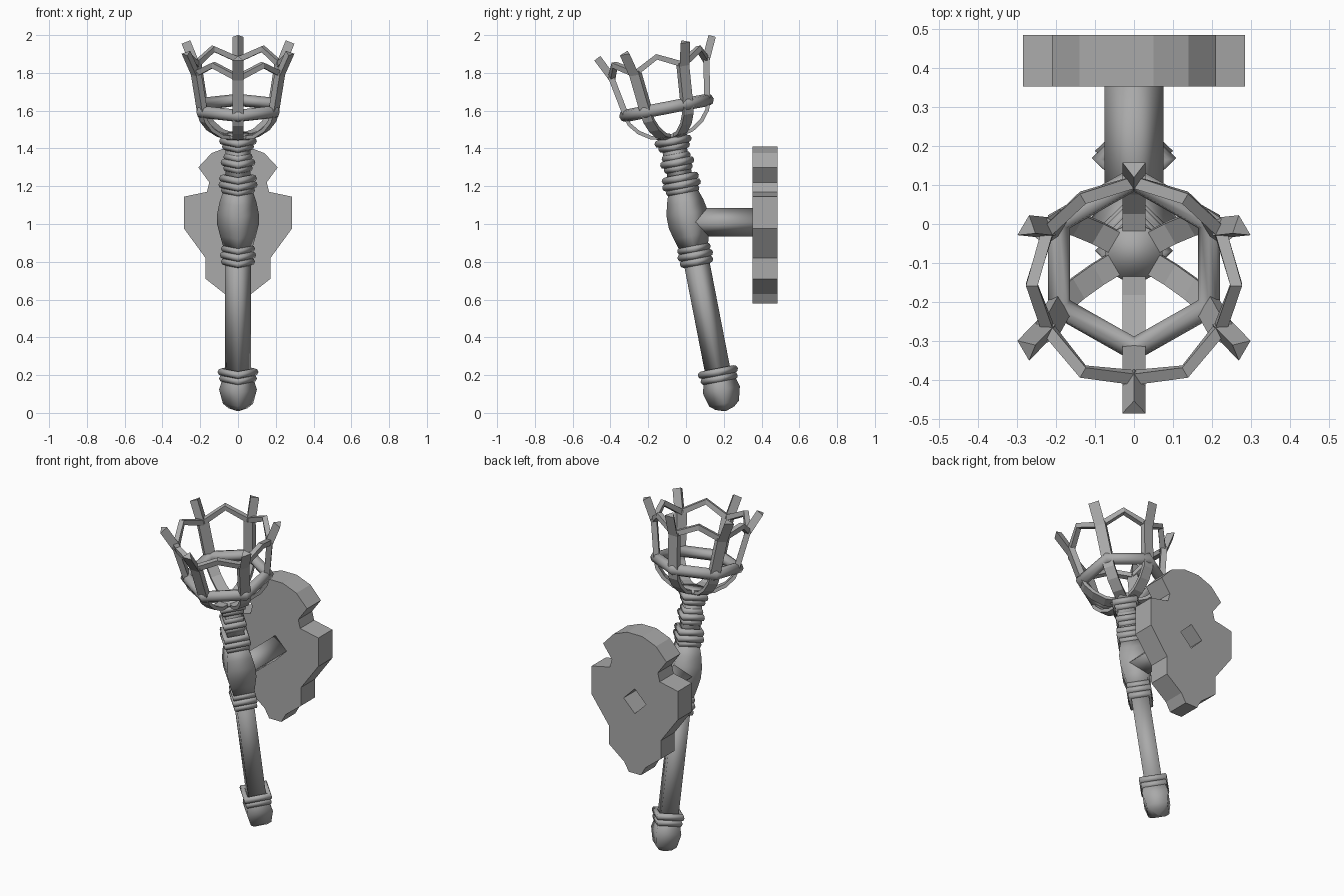
import bpy, bmesh, math
from math import pi, sin, cos, radians
from mathutils import Vector, Matrix

if "Cube" in bpy.data.objects:
    bpy.data.objects.remove(bpy.data.objects["Cube"], do_unlink=True)

iron = bpy.data.materials.new("grey_iron")
iron.use_nodes = True
GREY = (0.4, 0.4, 0.4, 1)
iron.diffuse_color = GREY
iron.node_tree.nodes["Principled BSDF"].inputs["Base Color"].default_value = GREY

# The torch leans forward about its bottom tip
LEAN = Matrix.Translation((0, 0.21, 0.005)) @ Matrix.Rotation(radians(11), 4, 'X')


def finish(bm, name, matrix=LEAN, smooth=False):
    bmesh.ops.recalc_face_normals(bm, faces=bm.faces[:])
    mesh = bpy.data.meshes.new(name)
    bm.to_mesh(mesh)
    bm.free()
    mesh.materials.append(iron)
    obj = bpy.data.objects.new(name, mesh)
    bpy.context.collection.objects.link(obj)
    obj.matrix_world = matrix
    for poly in mesh.polygons:
        poly.use_smooth = smooth
    return obj


def at(angle, r, s):
    return Vector((r * cos(angle), r * sin(angle), s))


def bridge(bm, a, b):
    for i in range(len(a)):
        j = (i + 1) % len(a)
        bm.faces.new((a[i], a[j], b[j], b[i]))


def lathe(name, profile, sides=4, closed=False, matrix=LEAN, caps=True):
    bm = bmesh.new()
    rings = [[bm.verts.new(at(pi / 2 + 2 * pi * k / sides, r, s)) for k in range(sides)]
             for r, s in profile]
    for a, b in zip(rings, rings[1:]):
        bridge(bm, a, b)
    if closed:
        bridge(bm, rings[-1], rings[0])
    elif caps:
        bm.faces.new(rings[0])
        bm.faces.new(rings[-1])
    return finish(bm, name, matrix, True)


def collar(name, r, s, thick=0.02, sides=4):
    section = [(r - thick + thick * cos(2 * pi * k / 8), s + thick * sin(2 * pi * k / 8))
               for k in range(8)]
    return lathe(name, section, sides, closed=True)


def sweep(bm, path, outward, section):
    """Sweep a (sideways, outward) section along a path."""
    rings = []
    for i, p in enumerate(path):
        t = (path[min(i + 1, len(path) - 1)] - path[max(i - 1, 0)]).normalized()
        n = (outward - t * outward.dot(t)).normalized()
        b = t.cross(n)
        rings.append([bm.verts.new(p + b * u + n * v) for u, v in section])
    for a, b in zip(rings, rings[1:]):
        bridge(bm, a, b)
    bm.faces.new(rings[0])
    bm.faces.new(rings[-1])


def box(w, t):
    return [(-w / 2, -t / 2), (w / 2, -t / 2), (w / 2, t / 2), (-w / 2, t / 2)]


# Square handle with its corners facing front, back and sides
lathe("handle", [(0.068, 0.18), (0.068, 0.9)])
lathe("pommel", [(0.005, 0.005), (0.05, 0.02), (0.08, 0.045), (0.1, 0.12), (0.085, 0.17), (0.07, 0.2)])
lathe("grip_bulge", [(0.075, 0.88), (0.095, 0.95), (0.11, 1.01), (0.11, 1.07),
                     (0.098, 1.13), (0.075, 1.2)])
lathe("neck", [(0.066, 1.18), (0.066, 1.49)])

# Stacked collars
for r, s in [(0.1, 0.18), (0.108, 0.215), (0.09, 0.81), (0.096, 0.845), (0.09, 0.88),
             (0.09, 1.195), (0.104, 1.225), (0.1, 1.26), (0.078, 1.315), (0.092, 1.345),
             (0.078, 1.375), (0.085, 1.43), (0.1, 1.46)]:
    collar("collar", r, s)

# Basket: base, curved ribs and hexagonal hoop
lathe("basket_base", [(0.07, 1.475), (0.085, 1.485), (0.085, 1.5)], sides=6)
collar("basket_hoop", 0.255, 1.64, 0.033, sides=6)

ribs, posts, spikes, arches = (bmesh.new() for _ in range(4))
for k in range(6):
    a = pi / 2 + k * pi / 3
    out = at(a, 1, 0)
    rib = [at(a, r, s) for r, s in [(0.06, 1.49), (0.11, 1.5), (0.17, 1.54), (0.21, 1.59), (0.225, 1.64)]]
    sweep(ribs, rib, out - Vector((0, 0, 1)), box(0.06, 0.02))
    sweep(posts, [at(a, 0.215, 1.62), at(a, 0.258, 1.86)], out, box(0.06, 0.032))
    # Triangular spikes, ridge inward
    sweep(spikes, [at(a, 0.255, 1.84), at(a, 0.315, 1.965)], out,
          [(-0.03, 0.014), (0.03, 0.014), (0, -0.026)])
    # Pointed arches between posts
    mid = a + pi / 6
    arch = [at(a, 0.255, 1.85), at(mid, 0.262, 1.915), at(a + pi / 3, 0.255, 1.85)]
    sweep(arches, arch, at(mid, 1, 0), box(0.03, 0.03))
for bm, name in [(ribs, "basket_ribs"), (posts, "crown_posts"),
                 (spikes, "crown_spikes"), (arches, "crown_arches")]:
    finish(bm, name)

# Wall plate, mirrored outline with a square socket
half = [(0.05, 1.41), (0.14, 1.375), (0.21, 1.3), (0.152, 1.22), (0.165, 1.17), (0.285, 1.145),
        (0.285, 0.975), (0.172, 0.82), (0.172, 0.71), (0.07, 0.63), (0.04, 0.578)]
outline = half + [(-x, z) for x, z in reversed(half)]
bm = bmesh.new()
front = [bm.verts.new((x, 0.352, z)) for x, z in outline]
back = [bm.verts.new((x, 0.484, z)) for x, z in outline]
bridge(bm, front, back)
bm.faces.new(front)
bm.faces.new(back)
plate = finish(bm, "wall_plate", Matrix())

# Arm joining the handle to the plate, and the socket cutter
ARM = Matrix.Translation((0, 0, 1.01)) @ Matrix.Rotation(-pi / 2, 4, 'X')
lathe("wall_arm", [(0.075, 0.02), (0.075, 0.365)], matrix=ARM)
cutter = lathe("socket_cutter", [(0.074, 0.36), (0.074, 0.6)], matrix=ARM)
for poly in cutter.data.polygons:
    poly.use_smooth = False
cutter.hide_render = True
cutter.hide_set(True)
cut = plate.modifiers.new("socket", 'BOOLEAN')
cut.operation = 'DIFFERENCE'
cut.object = cutter
cut.solver = 'EXACT'
